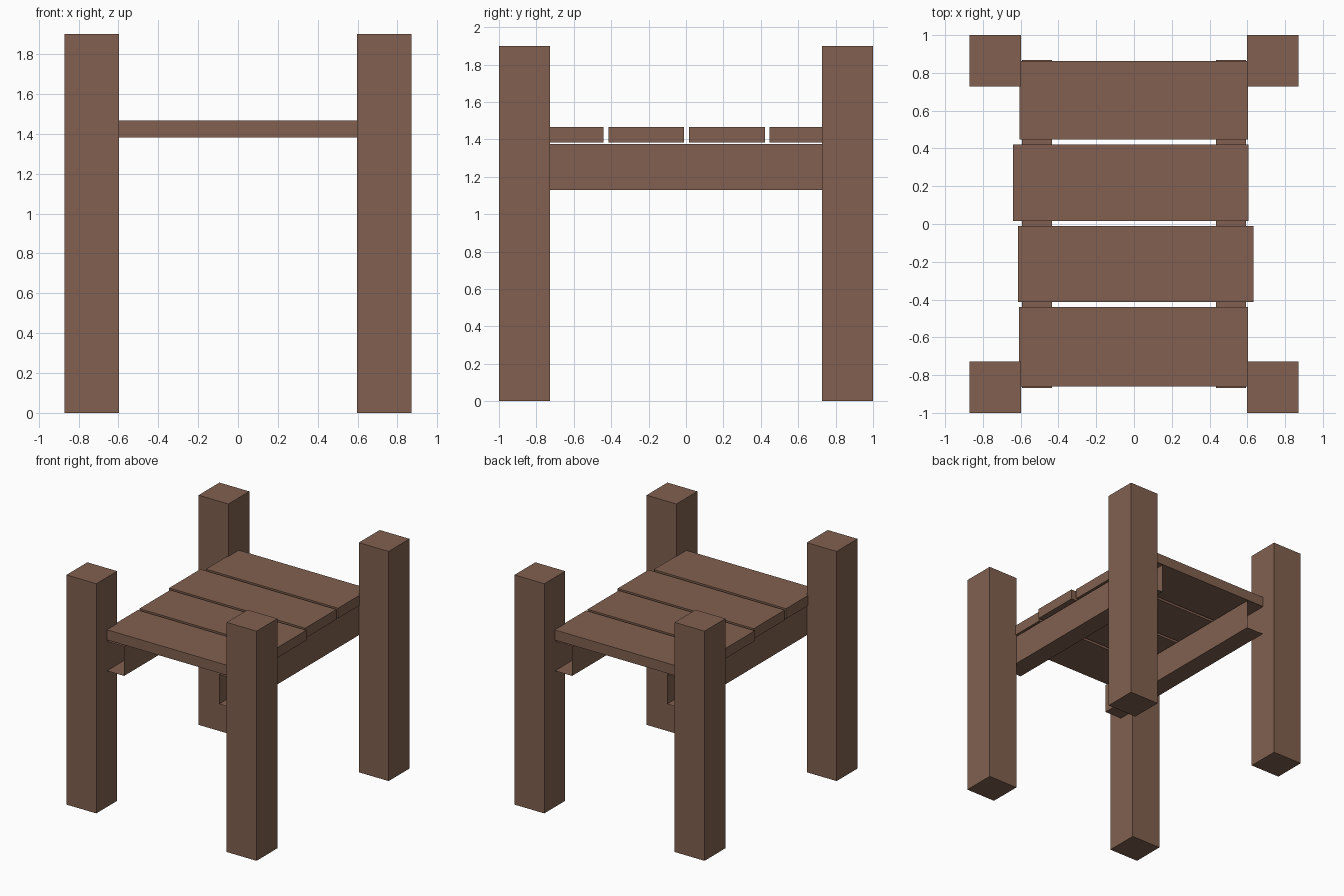
import bpy
import bmesh
from mathutils import Matrix, Vector

if "Cube" in bpy.data.objects:
    bpy.data.objects.remove(bpy.data.objects["Cube"])

# One brown wood colour
wood = bpy.data.materials.new("brown wood")
wood.diffuse_color = (0.22, 0.118, 0.08, 1.0)
wood.use_nodes = True
wood.node_tree.nodes["Principled BSDF"].inputs["Base Color"].default_value = wood.diffuse_color


def box(name, x, y, z, open_ends=False):
    """Box between (min, max) ranges; open_ends drops the faces across y."""
    lo, hi = Vector((x[0], y[0], z[0])), Vector((x[1], y[1], z[1]))
    bm = bmesh.new()
    place = Matrix.Translation((lo + hi) / 2) @ Matrix.Diagonal((*(hi - lo), 1))
    bmesh.ops.create_cube(bm, size=1, matrix=place)
    if open_ends:
        bm.normal_update()
        ends = [f for f in bm.faces if abs(f.normal.y) > 0.9]
        bmesh.ops.delete(bm, geom=ends, context='FACES')
    mesh = bpy.data.meshes.new(name)
    bm.to_mesh(mesh)
    bm.free()
    mesh.materials.append(wood)
    obj = bpy.data.objects.new(name, mesh)
    bpy.context.collection.objects.link(obj)
    return obj


def mirrored(sign, near, far):
    return tuple(sorted((sign * near, sign * far)))


for sx, side in ((-1, "left"), (1, "right")):
    # Square corner posts
    for sy, end in ((-1, "front"), (1, "back")):
        box(f"{end}_{side}_post", mirrored(sx, 0.597, 0.87),
            mirrored(sy, 0.727, 1.0), (0, 1.9))
    # Hollow side rails under the slats, open at both ends
    box(f"{side}_rail", mirrored(sx, 0.435, 0.592), (-0.867, 0.867),
        (1.13, 1.374), open_ends=True)

# Four slightly uneven seat slats, front to back: x range, y range
slats = [((-0.608, 0.603), (-0.86, -0.44)),
         ((-0.613, 0.632), (-0.414, -0.01)),
         ((-0.64, 0.605), (0.015, 0.422)),
         ((-0.606, 0.603), (0.447, 0.863))]
for i, (x, y) in enumerate(slats, 1):
    box(f"seat_slat_{i}", x, y, (1.382, 1.466))
